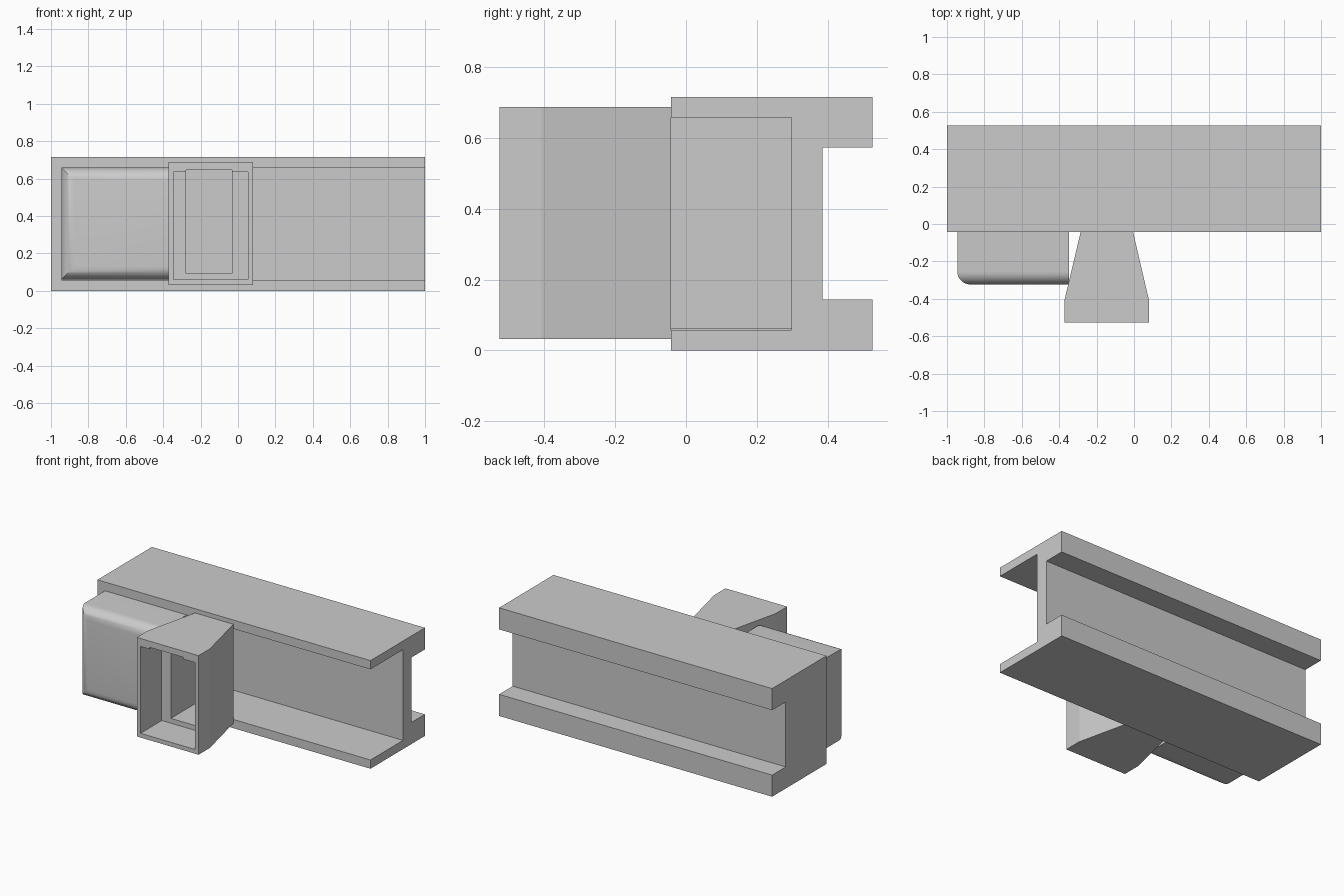
import bpy, bmesh

if "Cube" in bpy.data.objects:
    bpy.data.objects.remove(bpy.data.objects["Cube"])


def new_object(name, bm):
    bmesh.ops.recalc_face_normals(bm, faces=bm.faces)
    mesh = bpy.data.meshes.new(name)
    bm.to_mesh(mesh)
    bm.free()
    obj = bpy.data.objects.new(name, mesh)
    bpy.context.collection.objects.link(obj)
    return obj


def extrude(name, points, vec):
    bm = bmesh.new()
    face = bm.faces.new([bm.verts.new(p) for p in points])
    ext = bmesh.ops.extrude_face_region(bm, geom=[face])
    verts = [g for g in ext["geom"] if isinstance(g, bmesh.types.BMVert)]
    bmesh.ops.translate(bm, vec=vec, verts=verts)
    return new_object(name, bm)


def box(name, x0, x1, y0, y1, z0, z1):
    pts = [(x0, y0, z0), (x1, y0, z0), (x1, y1, z0), (x0, y1, z0)]
    return extrude(name, pts, (0, 0, z1 - z0))


def cut(target, cutter):
    mod = target.modifiers.new("cut", "BOOLEAN")
    mod.operation, mod.solver, mod.object = "DIFFERENCE", "EXACT", cutter
    bpy.context.view_layer.objects.active = target
    bpy.ops.object.modifier_apply(modifier=mod.name)
    bpy.data.objects.remove(cutter)


# Beam: notched back, front channel open at the right end
F, B = -0.042, 0.527
section = [(F, 0), (B, 0), (B, 0.143), (0.385, 0.143),
           (0.385, 0.573), (B, 0.573), (B, 0.716), (F, 0.716)]
beam = extrude("beam", [(-1, y, z) for y, z in section], (2, 0, 0))
cut(beam, box("channel_cutter", -0.945, 1.1, -0.2, 0.298, 0.058, 0.658))

# Side block seated in the channel, rounded on three front edges
block = box("side_block", -0.945, -0.347, -0.323, 0.298, 0.06, 0.658)
bm = bmesh.new()
bm.from_mesh(block.data)
edges = [e for e in bm.edges
         if all(v.co.y < -0.3 for v in e.verts)
         and any(v.co.x < -0.9 for v in e.verts)]
bmesh.ops.bevel(bm, geom=edges, offset=0.07, segments=8, profile=0.5, affect="EDGES")
bm.to_mesh(block.data)
bm.free()
bpy.ops.object.select_all(action="DESELECT")
block.select_set(True)
bpy.context.view_layer.objects.active = block
bpy.ops.object.shade_smooth_by_angle(angle=0.52)

# Tapered mouth with a front pocket and a narrower slot through it
outline = [(-0.372, -0.527), (0.08, -0.527), (0.08, -0.408),
           (-0.005, F), (-0.285, F), (-0.372, -0.408)]
mouth = extrude("mouth", [(x, y, 0.032) for x, y in outline], (0, 0, 0.656))
cut(mouth, box("pocket_cutter", -0.345, 0.053, -0.6, -0.305, 0.06, 0.635))
cut(mouth, box("slot_cutter", -0.278, -0.032, -0.65, 0.02, 0.092, 0.647))
